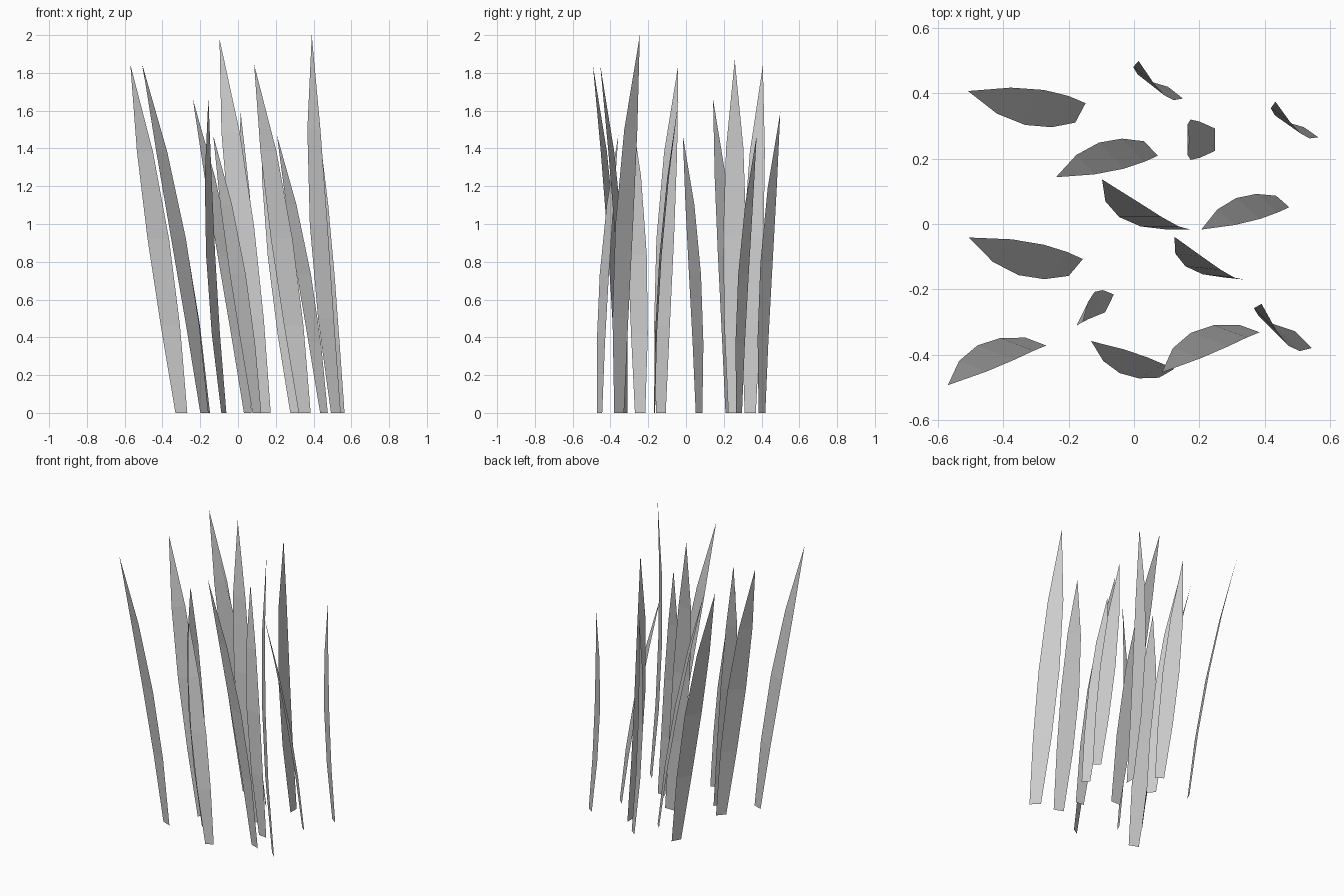
import bpy
from math import radians, cos, sin

if "Cube" in bpy.data.objects:
    bpy.data.objects.remove(bpy.data.objects["Cube"])

# base x, base y, direction of bend (degrees), height
BLADES = [
    (-0.164, 0.340, 152, 1.84), (0.127, 0.402, 52, 1.59),
    (0.542, 0.281, 55, 1.47), (0.248, 0.258, 0, 1.87),
    (0.052, 0.231, 223, 1.66), (0.137, -0.017, 90, 1.98),
    (0.455, 0.069, 229, 1.47), (-0.178, -0.133, 140, 1.84),
    (0.307, -0.167, 84, 1.66), (-0.075, -0.243, -26, 1.67),
    (0.518, -0.354, 45, 2.00), (-0.300, -0.360, 249, 1.845),
    (0.100, -0.457, 120, 1.47), (0.353, -0.320, 250, 1.845),
]
HALF_WIDTHS = [0.0183, 0.0295, 0.033, 0.0245]   # per unit height, base upward
LEAN = -0.1186                                  # shared lean along x
BEND = 0.0775                                   # curl at the tip


def grass_blade(i, bx, by, angle, h):
    """Flat tapering strip that leans and curls along its own normal."""
    a = radians(angle)
    nx, ny = cos(a), sin(a)
    verts = []
    for k, w in enumerate(HALF_WIDTHS + [0]):
        t = k / 4
        cx = bx + h * (LEAN * t + BEND * t * t * nx)
        cy = by + h * BEND * t * t * ny
        for s in ((-1, 1) if w else (0,)):
            verts.append((cx - s * w * h * ny, cy + s * w * h * nx, h * t))
    faces = [(2 * k, 2 * k + 1, 2 * k + 3, 2 * k + 2) for k in range(3)]
    faces.append((6, 7, 8))
    name = f"grass_blade_{i:02d}"
    mesh = bpy.data.meshes.new(name)
    mesh.from_pydata(verts, [], faces)
    mesh.update()
    bpy.context.collection.objects.link(bpy.data.objects.new(name, mesh))


# clump of blades
for i, blade in enumerate(BLADES, 1):
    grass_blade(i, *blade)
